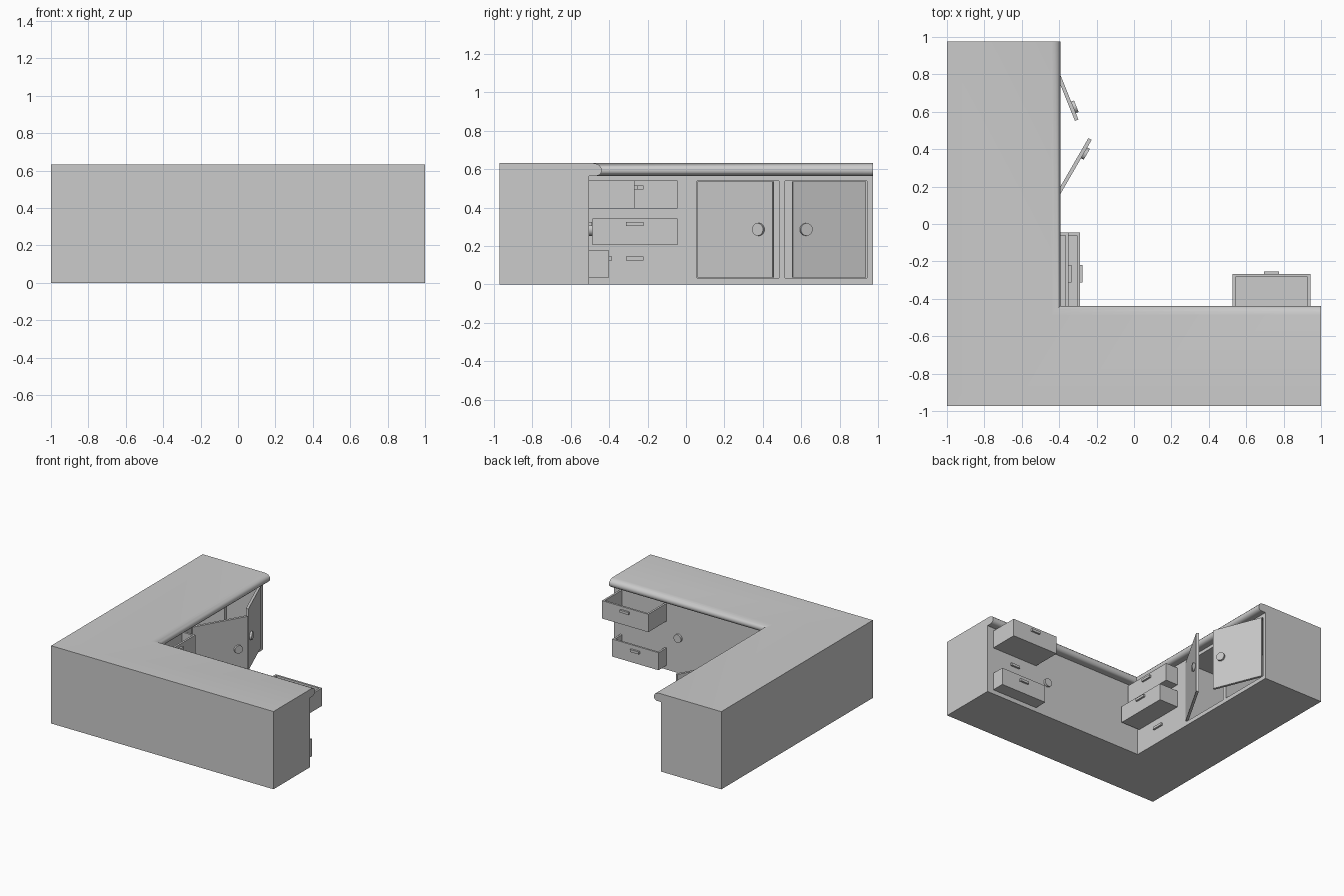
import bpy, bmesh, math
from mathutils import Vector, Matrix

if "Cube" in bpy.data.objects:
    bpy.data.objects.remove(bpy.data.objects["Cube"])

FX, FY = -0.46, -0.505      # inner cabinet faces of the two wings


def make(name, bm):
    bmesh.ops.recalc_face_normals(bm, faces=bm.faces[:])
    me = bpy.data.meshes.new(name)
    bm.to_mesh(me)
    bm.free()
    ob = bpy.data.objects.new(name, me)
    bpy.context.collection.objects.link(ob)
    return ob


def add_box(bm, lo, hi):
    lo, hi = Vector(lo), Vector(hi)
    m = Matrix.Translation((lo + hi) / 2) @ Matrix.Diagonal((*(hi - lo), 1))
    bmesh.ops.create_cube(bm, size=1, matrix=m)


def wing_box(bm, wing, u, v, z):
    # u runs along the wing, v points out of the cabinet face
    if wing == "front":
        add_box(bm, (u[0], FY + v[0], z[0]), (u[1], FY + v[1], z[1]))
    else:
        add_box(bm, (FX + v[0], u[0], z[0]), (FX + v[1], u[1], z[1]))


def smooth(ob, angle=35):
    bpy.ops.object.select_all(action='DESELECT')
    ob.select_set(True)
    bpy.context.view_layer.objects.active = ob
    bpy.ops.object.shade_smooth_by_angle(angle=math.radians(angle))


# L-shaped counter: cabinet and bullnosed top swept round the inner corner
profile = [(None, 0), (0, 0), (0, 0.565), (0.04, 0.565), (0.055, 0.571),
           (0.064, 0.583), (0.066, 0.597), (0.062, 0.611), (0.052, 0.622),
           (0.036, 0.629), (0.018, 0.632), (None, 0.632)]
bm = bmesh.new()
rings = [[], [], []]
for d, z in profile:
    x = -1 if d is None else FX + d
    y = -0.972 if d is None else FY + d
    for ring, p in zip(rings, ((1, y, z), (x, y, z), (x, 0.975, z))):
        ring.append(bm.verts.new(p))
n = len(profile)
for a, b in zip(rings, rings[1:]):
    for i in range(n):
        j = (i + 1) % n
        bm.faces.new((a[i], a[j], b[j], b[i]))
bm.faces.new(rings[0])
bm.faces.new(rings[2])
counter = make("counter", bm)

# Two cupboard openings separated by a post
bm = bmesh.new()
for u in ((0.057, 0.485), (0.515, 0.943)):
    wing_box(bm, "side", u, (-0.49, 0.02), (0.033, 0.538))
cutter = make("cupboard_cutter", bm)
cutter.hide_render = True
mod = counter.modifiers.new("openings", 'BOOLEAN')
mod.object = cutter
mod.operation = 'DIFFERENCE'
mod.solver = 'EXACT'
smooth(counter)
bpy.ops.object.modifier_apply(modifier="openings")
bpy.data.objects.remove(cutter)


# Drawers: open trays pulled out by different amounts; closed ones are flush
def drawer(name, wing, u, z, out, handle_z, handle_w):
    t = 0.016
    if out > 0:
        bm = bmesh.new()
        wing_box(bm, wing, u, (-0.01, out), (z[0], z[0] + t))
        wing_box(bm, wing, u, (out - t, out), (z[0] + t, z[1]))
        for a, b in ((u[0], u[0] + t), (u[1] - t, u[1])):
            wing_box(bm, wing, (a, b), (-0.01, out - t), (z[0] + t, z[1]))
        make(name, bm)
    c = (u[0] + u[1]) / 2
    bm = bmesh.new()
    wing_box(bm, wing, (c - handle_w / 2, c + handle_w / 2),
             (out - 0.004, out + 0.015), (handle_z - 0.01, handle_z + 0.01))
    make(name + "_handle", bm)


levels = [("top", (0.395, 0.54), 0.505), ("middle", (0.205, 0.342), 0.315),
          ("bottom", (0.035, 0.177), 0.134)]
wings = [("front", (0.527, 0.944), (0.237, 0, 0.105), 0.08),
         ("side", (-0.488, -0.045), (0.11, 0.17, 0), 0.092)]
for wing, u, pulls, hw in wings:
    for (lvl, z, hz), out in zip(levels, pulls):
        drawer(f"{wing}_{lvl}_drawer", wing, u, z, out, hz, hw)


# Round knob, a short cylinder along the local y axis
def knob(name, matrix):
    bm = bmesh.new()
    bmesh.ops.create_cone(bm, cap_ends=True, segments=24, radius1=0.033,
                          radius2=0.033, depth=0.02,
                          matrix=matrix @ Matrix.Rotation(math.pi / 2, 4, 'X'))
    smooth(make(name, bm))


# Open cupboard doors, swung about their hinges
for name, hy, ang, length, kd, side in (("left_door", 0.065, 60, 0.45, 0.37, -1),
                                        ("right_door", 0.935, -68, 0.41, 0.34, 1)):
    m = Matrix.Translation((FX, hy, 0)) @ Matrix.Rotation(math.radians(ang), 4, 'Z')
    bm = bmesh.new()
    add_box(bm, (0, -0.01, 0.035), (length, 0.01, 0.535))
    bm.transform(m)
    make(name, bm)
    knob(name + "_knob", m @ Matrix.Translation((kd, side * 0.016, 0.286)))

# Closed door on the front wing shows only its knob
knob("closed_door_knob", Matrix.Translation((0.42, FY + 0.007, 0.286)))
